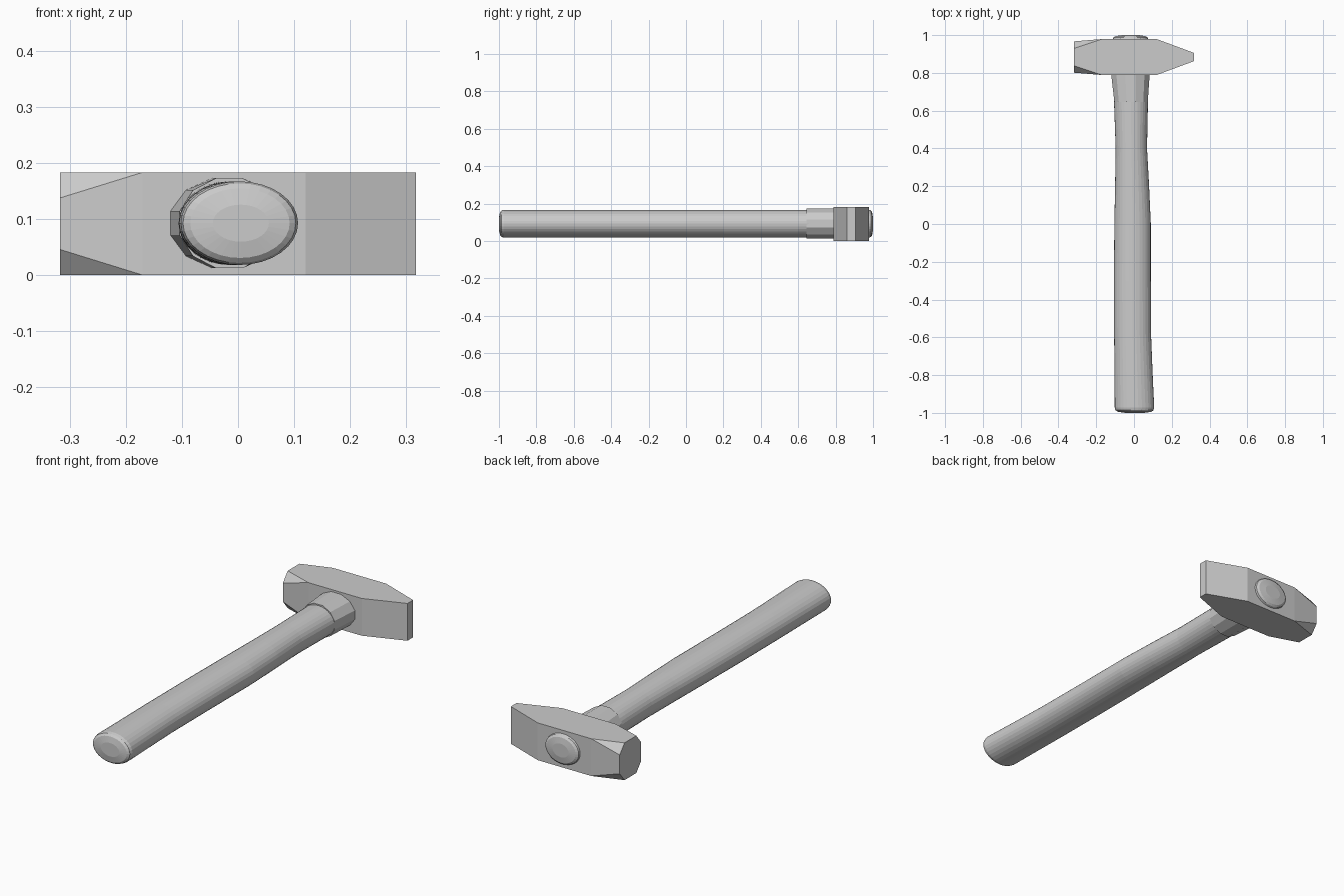
import bpy, bmesh, math

if "Cube" in bpy.data.objects:
    bpy.data.objects.remove(bpy.data.objects["Cube"])

ZC = 0.0925  # height of the handle axis


def finish(bm, name):
    bmesh.ops.recalc_face_normals(bm, faces=bm.faces)
    mesh = bpy.data.meshes.new(name)
    bm.to_mesh(mesh)
    bm.free()
    obj = bpy.data.objects.new(name, mesh)
    bpy.context.collection.objects.link(obj)
    return obj


def loft(name, sections, sides, offset=0.0):
    """Skin elliptical sections (y, x_min, x_max, half_height) along y."""
    bm = bmesh.new()
    rings = []
    for y, x0, x1, rz in sections:
        cx, rx = (x0 + x1) / 2, (x1 - x0) / 2
        ring = []
        for i in range(sides):
            a = math.tau * (i + offset) / sides
            ring.append(bm.verts.new((cx + rx * math.cos(a), y, ZC + rz * math.sin(a))))
        rings.append(ring)
    for a, b in zip(rings, rings[1:]):
        for i in range(sides):
            j = (i + 1) % sides
            bm.faces.new((a[i], a[j], b[j], b[i]))
    bm.faces.new(rings[0])
    bm.faces.new(rings[-1])
    return finish(bm, name)


# Handle: gently curved oval shaft with shallow domed ends
loft("handle", [
    (-1.0, -0.045, 0.055, 0.033),
    (-0.994, -0.085, 0.092, 0.062),
    (-0.986, -0.098, 0.103, 0.071),
    (-0.972, -0.102, 0.107, 0.0745),
    (-0.8, -0.103, 0.099, 0.0745),
    (-0.6, -0.105, 0.091, 0.0745),
    (-0.3, -0.106, 0.089, 0.0745),
    (0.0, -0.104, 0.089, 0.0745),
    (0.2, -0.1, 0.08, 0.0745),
    (0.4, -0.097, 0.069, 0.0745),
    (0.6, -0.104, 0.073, 0.0745),
    (0.8, -0.112, 0.075, 0.0745),
    (0.978, -0.111, 0.074, 0.0745),
    (0.988, -0.109, 0.072, 0.071),
    (0.995, -0.097, 0.06, 0.062),
    (1.0, -0.062, 0.025, 0.033),
], 32)

# Collar: faceted sleeve below the head, flaring towards it
loft("collar", [
    (0.645, -0.107, 0.076, 0.083),
    (0.8, -0.125, 0.087, 0.083),
], 12, 0.5)

# Head: hull of octagonal striking face, square body and narrow peen
H, YC = 0.183, 0.884
points = []
for sy in (-1, 1):
    for sz in (-1, 1):
        z = H / 2 + sz * H / 2
        points += [
            (-0.317, YC + sy * 0.046, z),
            (-0.317, YC + sy * 0.083, H / 2 + sz * 0.046),
            (-0.17, YC + sy * 0.095, z),
            (0.12, YC + sy * 0.095, z),
            (0.317, YC + sy * 0.022, z),
        ]
bm = bmesh.new()
for p in points:
    bm.verts.new(p)
bmesh.ops.convex_hull(bm, input=bm.verts)
bmesh.ops.dissolve_limit(bm, angle_limit=math.radians(1), verts=bm.verts, edges=bm.edges)
finish(bm, "hammer_head")
